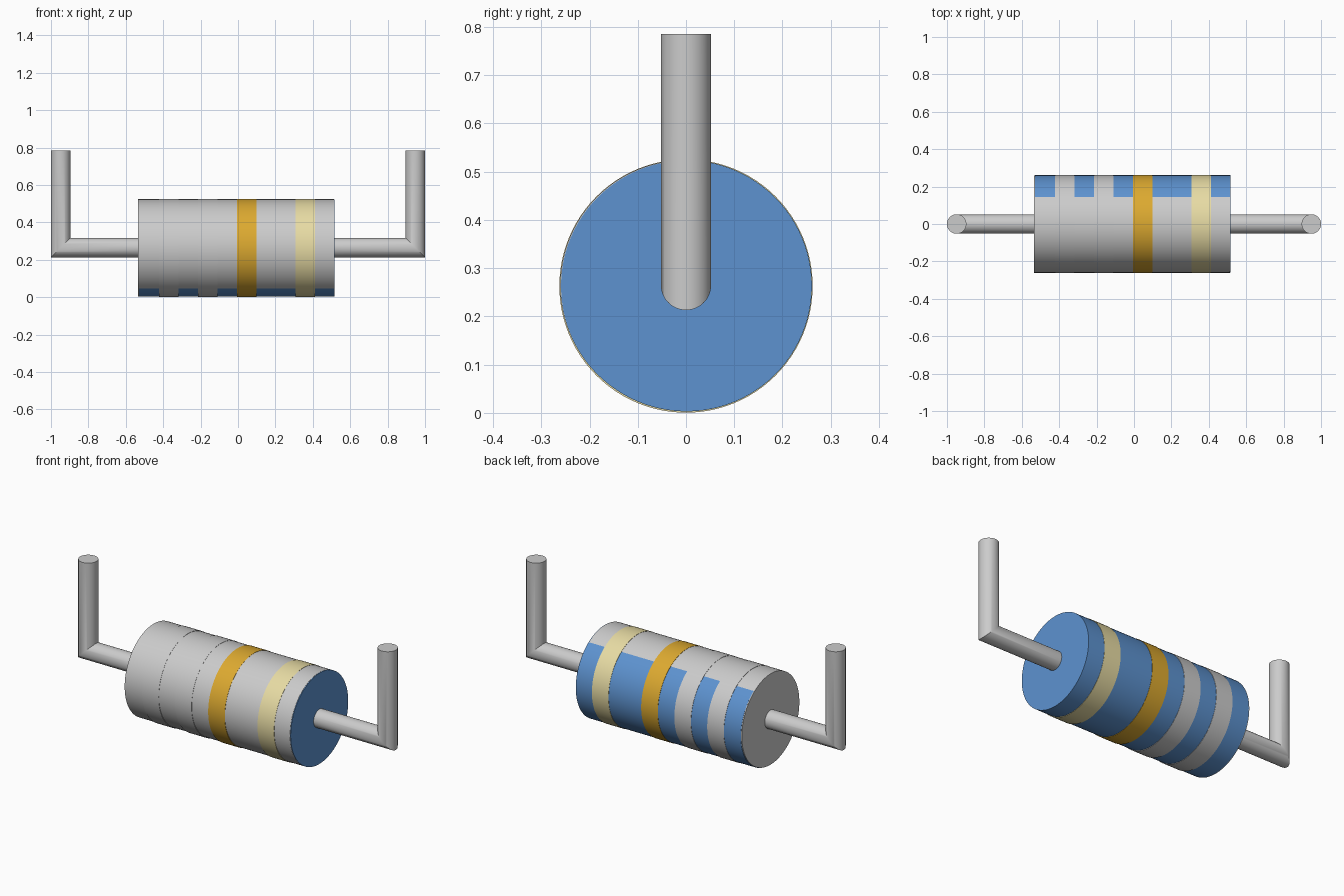
import bpy, bmesh, math
from mathutils import Vector

if "Cube" in bpy.data.objects:
    bpy.data.objects.remove(bpy.data.objects["Cube"])

ZC = 0.263


def paint(obj, name, color):
    mat = bpy.data.materials.new(name)
    mat.diffuse_color = (*color, 1)
    mat.use_nodes = True
    mat.node_tree.nodes["Principled BSDF"].inputs["Base Color"].default_value = mat.diffuse_color
    obj.data.materials.append(mat)


def smooth(obj):
    bpy.ops.object.select_all(action='DESELECT')
    obj.select_set(True)
    bpy.context.view_layer.objects.active = obj
    bpy.ops.object.shade_smooth_by_angle(angle=math.radians(35))


def x_cylinder(name, x0, x1, r, y=0.0, z=ZC):
    bpy.ops.mesh.primitive_cylinder_add(
        vertices=96, radius=r, depth=x1 - x0,
        location=((x0 + x1) / 2, y, z), rotation=(0, math.pi / 2, 0))
    obj = bpy.context.object
    obj.name = name
    smooth(obj)
    return obj


BLUE = (0.11, 0.29, 0.63)

# Body: blue core with an almost coincident grey coat nudged to front and top
core = x_cylinder("body_core", -0.53, 0.515, 0.26, y=0.001, z=ZC)
paint(core, "blue", BLUE)
x_cylinder("body_coat", -0.535, 0.512, 0.26, y=-0.0008, z=ZC + 0.0012)

# Value bands
bands = [("band_one", -0.423, None),
         ("band_two", -0.215, None),
         ("multiplier_band", -0.005, (0.72, 0.40, 0.03)),
         ("tolerance_band", 0.307, (0.80, 0.71, 0.37))]
for name, x, color in bands:
    band = x_cylinder(name, x, x + 0.105, 0.2625)
    if color:
        paint(band, name + "_color", color)


# Wire leads: tube with a sharp mitred elbow
def lead(name, side, r=0.052, n=48):
    zc, corner = 0.265, 0.948
    bm = bmesh.new()
    rings = []
    for i in range(3):
        ring = []
        for k in range(n):
            a = 2 * math.pi * k / n
            u, v = r * math.cos(a), r * math.sin(a)
            p = [(0.50, v, zc - u),
                 (corner + u, v, zc - u),
                 (corner + u, v, 0.785)][i]
            ring.append(bm.verts.new(Vector((side * p[0], p[1], p[2]))))
        rings.append(ring)
    for a, b in zip(rings, rings[1:]):
        for k in range(n):
            j = (k + 1) % n
            bm.faces.new((a[k], a[j], b[j], b[k]))
    bm.faces.new(rings[0])
    bm.faces.new(rings[-1])
    bmesh.ops.recalc_face_normals(bm, faces=bm.faces)
    me = bpy.data.meshes.new(name)
    bm.to_mesh(me)
    bm.free()
    obj = bpy.data.objects.new(name, me)
    bpy.context.collection.objects.link(obj)
    smooth(obj)


lead("lead_right", 1)
lead("lead_left", -1)
